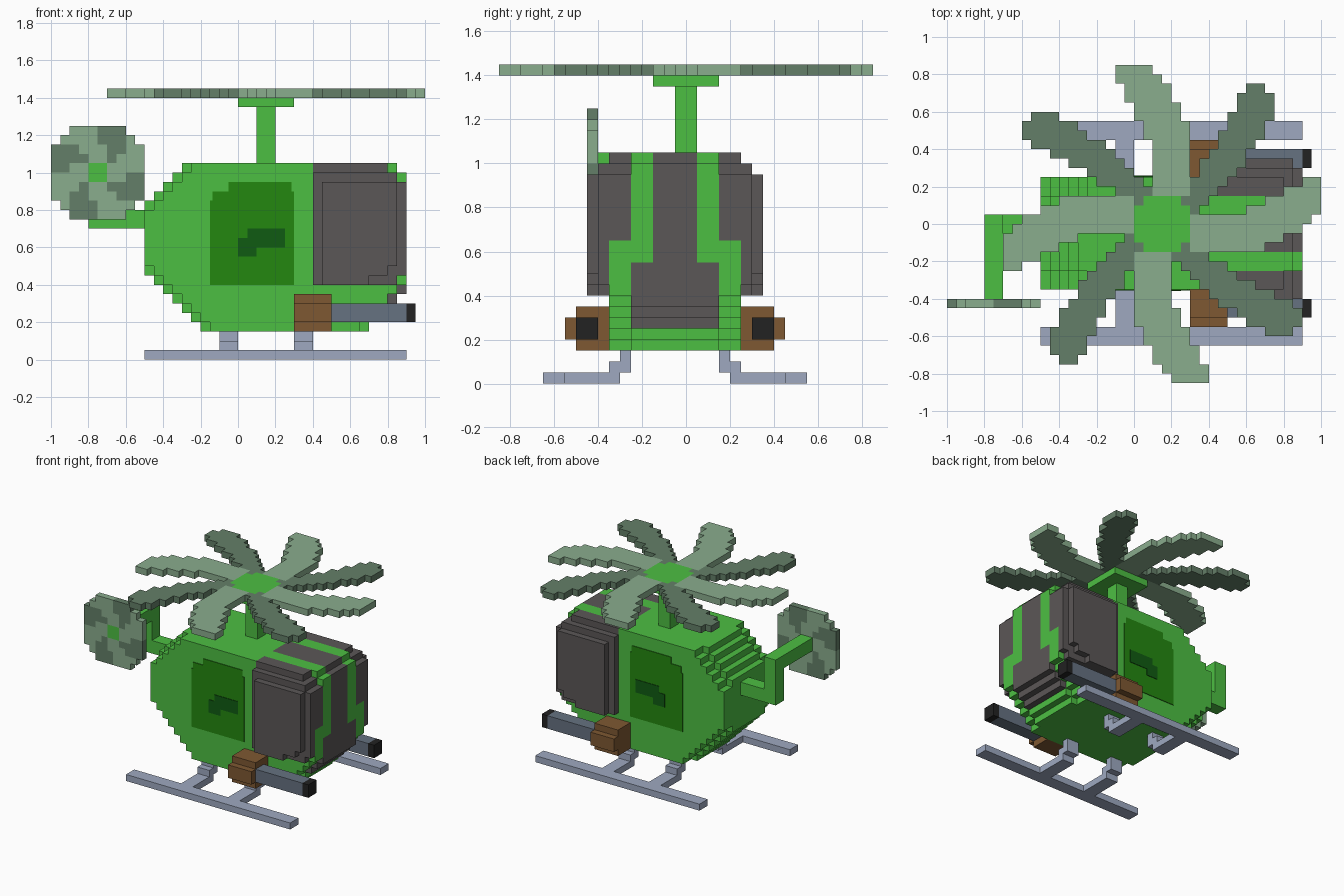
import bpy, bmesh

if "Cube" in bpy.data.objects:
    bpy.data.objects.remove(bpy.data.objects["Cube"])

S = 0.05  # one block


def material(name, rgb):
    m = bpy.data.materials.new(name)
    m.use_nodes = True
    m.diffuse_color = (*rgb, 1)
    m.node_tree.nodes["Principled BSDF"].inputs["Base Color"].default_value = (*rgb, 1)
    return m


GREEN = material("bright green", (0.073, 0.52, 0.055))
SAGE = material("light sage", (0.254, 0.418, 0.27))
MOSS = material("dark sage", (0.127, 0.212, 0.138))
GLASS = material("dark grey", (0.105, 0.095, 0.095))
FOREST = material("door green", (0.017, 0.242, 0.005))
DEEP = material("deep green", (0.005, 0.105, 0.006))
BROWN = material("brown", (0.209, 0.098, 0.032))
STEEL = material("steel blue grey", (0.133, 0.168, 0.22))
SKID = material("pale blue grey", (0.342, 0.397, 0.527))
BLACK = material("black", (0.016, 0.016, 0.016))


def slab(name, mat, axis, rows, start, lo, hi, quarter=0, centre=(0, 0)):
    """Stepped outline (one u-span per block row) extruded along axis from lo to hi."""
    pts = []
    for i, (a, b) in enumerate(rows):
        pts += [(b, start + i), (b, start + i + 1)]
    for i, (a, b) in reversed(list(enumerate(rows))):
        pts += [(a, start + i + 1), (a, start + i)]
    # drop repeated and collinear points
    pts = [p for i, p in enumerate(pts) if p != pts[i - 1]]
    n = len(pts)
    pts = [p for i, p in enumerate(pts)
           if not (pts[i - 1][0] == p[0] == pts[(i + 1) % n][0]
                   or pts[i - 1][1] == p[1] == pts[(i + 1) % n][1])]
    for _ in range(quarter):
        pts = [(-v, u) for u, v in pts]
    pts = [(u + centre[0], v + centre[1]) for u, v in pts]

    def place(u, v, w):
        p = {"x": (w, u, v), "y": (u, w, v), "z": (u, v, w)}[axis]
        return [c * S for c in p]

    bm = bmesh.new()
    bottom = [bm.verts.new(place(u, v, lo)) for u, v in pts]
    top = [bm.verts.new(place(u, v, hi)) for u, v in pts]
    bm.faces.new(bottom)
    bm.faces.new(top)
    for i in range(len(pts)):
        bm.faces.new((bottom[i - 1], bottom[i], top[i], top[i - 1]))
    bmesh.ops.recalc_face_normals(bm, faces=bm.faces)
    mesh = bpy.data.meshes.new(name)
    bm.to_mesh(mesh)
    bm.free()
    mesh.materials.append(mat)
    ob = bpy.data.objects.new(name, mesh)
    bpy.context.collection.objects.link(ob)
    return ob


def box(name, mat, x, y, z):
    bpy.ops.mesh.primitive_cube_add(size=1)
    ob = bpy.context.object
    ob.name = name
    ob.location = [(a + b) / 2 * S for a, b in (x, y, z)]
    ob.scale = [(b - a) * S for a, b in (x, y, z)]
    ob.data.materials.append(mat)
    return ob


def flip(span):
    """Mirror a y-span across the fuselage centre plane."""
    return (-2 - span[1], -2 - span[0])


SIDES = (("right", lambda s: s), ("left", flip))

# Fuselage profiles: rear and nose ends for each block row, from z row 3 up
rear_mid = [-4, -5, -6, -7, -8, -9] + [-10] * 8 + [-9, -8, -7, -6]
rear_side = list(range(-3, -10, -1)) + [-10] * 6 + [-9, -8, -7, -6, -5]
nose_mid = [14, 15, 16, 17] + [18] * 13 + [17]
nose_side = [13, 14, 15, 16, 17] + [18] * 11 + [17, 16]


def nose(name, mat, ends, z0, z1, y):
    slab(name, mat, "y", [(8, e) for e in ends[z0 - 3:z1 - 3]], z0, *y)


slab("fuselage_core", GREEN, "y", [(a, 8) for a in rear_mid], 3, -5, 3)
nose("nose_chin", GREEN, nose_mid, 3, 5, (-5, 3))
nose("nose_lower_glass", GLASS, nose_mid, 5, 11, (-5, 3))
nose("nose_upper_glass", GLASS, nose_mid, 11, 21, (-3, 1))

door_rows = [(-3, 6)] * 9 + [(-2.7, 6), (-1, 5.7)]
mark_rows = [(0, 2), (0, 5), (1, 5)]
for side, m in SIDES:
    # Fuselage flanks and nose frame
    slab(side + "_flank", GREEN, "y", [(a, 8) for a in rear_side], 3, *m((-7, -5)))
    nose(side + "_nose_frame", GREEN, nose_mid, 11, 21, m((-5, -3)))
    nose(side + "_nose_cheek", GREEN, nose_side, 3, 13, m((-7, -5)))
    nose(side + "_corner_glass", GLASS, nose_side, 13, 21, m((-7, -5)))
    # Bulging side window in two layers
    slab(side + "_window_base", GLASS, "y",
         [(8, 17)] + [(8, 18)] * 10 + [(8, 17)], 8, *m((-8, -7)))
    slab(side + "_window_bulge", GLASS, "y",
         [(9, 14), (9, 16)] + [(9, 17)] * 9, 8, *m((-9, -8)))
    # Painted door and its mark
    slab(side + "_door", FOREST, "y", door_rows, 8, *m((-7.1, -7)))
    slab(side + "_door_mark", DEEP, "y", mark_rows, 11, *m((-7.18, -7)))
    # Cannon
    mount = [(-10, -7), (-11, -7), (-11, -7), (-10, -7)]
    slab(side + "_cannon_mount", BROWN, "x", [m(r) for r in mount], 3, 6, 10)
    box(side + "_cannon_barrel", STEEL, (10, 18), m((-10, -8)), (4, 6))
    box(side + "_cannon_tip", BLACK, (18, 19), m((-10, -8)), (4, 6))
    # Landing skid
    box(side + "_skid_rail", SKID, (-10, 18), m((-13, -11)), (0, 1))
    leg = [m(r) for r in ((-11, -6), (-7, -5), (-6, -5))]
    for end, x in (("rear", -2), ("front", 6)):
        slab(f"{side}_{end}_skid_leg", SKID, "x", leg, 0, x, x + 2)

# Tail boom, post and arm
box("tail_boom", GREEN, (-16, -10), (-1, 1), (14, 16))
box("tail_post", GREEN, (-16, -14), (-1, 1), (16, 21))
box("tail_arm", GREEN, (-16, -14), (-8, -1), (19, 21))

# Tail rotor: a stepped disc of four swirled quarters
box("tail_rotor_hub", GREEN, (-16, -14), (-9, -8), (19, 21))
for q in range(4):
    args = dict(lo=-9, hi=-8, quarter=q, centre=(-15, 20))
    slab(f"tail_rotor_dark_{q}", MOSS, "y", [(1, 2), (1, 3), (0, 3), (0, 3)], 1, **args)
    slab(f"tail_rotor_light_{q}", SAGE, "y", [(1, 5), (2, 5), (3, 5), (3, 4)], 0, **args)
    slab(f"tail_rotor_root_{q}", SAGE, "y", [(0, 1), (0, 1)], 1, **args)

# Main rotor mast and hub
box("rotor_mast", GREEN, (2, 4), (-1, 1), (21, 27))
box("rotor_hub", GREEN, (0, 6), (-3, 3), (27, 28))
slab("rotor_cap", GREEN, "z", [(-2, 2)] + [(-3, 3)] * 4 + [(-2, 2)], -3, 28, 29, centre=(3, 0))

# Main rotor: four light and four dark curved blades
light_rows = ([(-1, 3)] * 6 + [(-2, 3)] * 2 + [(-3, 2)] * 2
              + [(-4, 1)] * 2 + [(-5, 0), (-5, -1)])
dark_rows = [(3, 4), (3, 5), (3, 6), (3, 7), (4, 8), (4, 9), (5, 9), (6, 10),
             (6, 11), (7, 11), (7, 12), (8, 12), (8, 12), (9, 11)]
for q in range(4):
    args = dict(lo=28, hi=29, quarter=q, centre=(3, 0))
    slab(f"rotor_light_blade_{q}", SAGE, "z", light_rows, 3, **args)
    slab(f"rotor_dark_blade_{q}", MOSS, "z", dark_rows, 1, **args)
    slab(f"rotor_dark_root_{q}", MOSS, "z", [(2, 3)], 2, **args)
